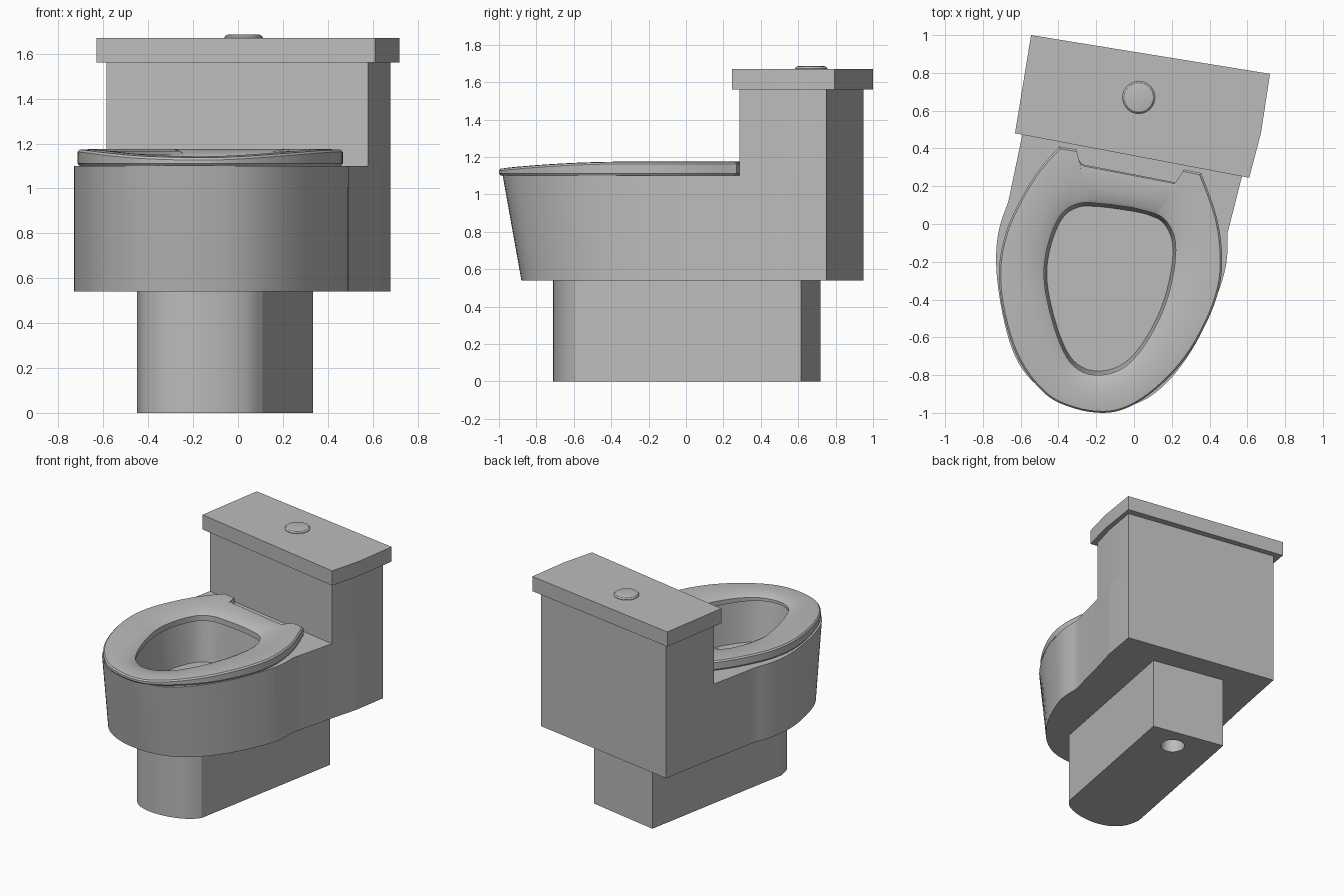
import bpy, bmesh, math
from mathutils import Vector

cube = bpy.data.objects.get("Cube")
if cube:
    bpy.data.objects.remove(cube, do_unlink=True)

GREY = (0.5, 0.5, 0.5, 1)
ceramic = bpy.data.materials.new("grey ceramic")
ceramic.use_nodes = True
ceramic.diffuse_color = GREY
ceramic.node_tree.nodes["Principled BSDF"].inputs["Base Color"].default_value = GREY


def smooth(points, steps=4, closed=False):
    """Catmull-Rom curve through the points."""
    n, out = len(points), []
    for i in range(n if closed else n - 1):
        near = [(i + k) % n if closed else min(max(i + k, 0), n - 1) for k in (-1, 0, 1, 2)]
        a, b, c, d = (Vector(points[k]) for k in near)
        for s in range(steps):
            t = s / steps
            out.append(b + (c - a) * t / 2 + (a - b * 2.5 + c * 2 - d / 2) * t * t
                       + (b * 1.5 - a / 2 - c * 1.5 + d / 2) * t ** 3)
    return out if closed else out + [Vector(points[-1])]


def straight(points, steps=6):
    """Evenly divided straight lines between the points, without both ends."""
    out = []
    for a, b in zip(points, points[1:]):
        out += [Vector(a).lerp(Vector(b), s / steps) for s in range(steps)]
    return out[1:]


def matched(outer, inner, centre):
    """Points on the inner loop lying on the rays to each outer point."""
    c = Vector(centre)
    polar = sorted((math.atan2(*(p - c).yx), (p - c).length) for p in inner)
    full = 2 * math.pi
    polar = [(polar[-1][0] - full, polar[-1][1])] + polar + [(polar[0][0] + full, polar[0][1])]
    out = []
    for p in outer:
        a = math.atan2(*(p - c).yx)
        for (a0, r0), (a1, r1) in zip(polar, polar[1:]):
            if a0 <= a <= a1:
                r = r0 + (r1 - r0) * (a - a0) / max(a1 - a0, 1e-9)
                out.append(c + Vector((math.cos(a), math.sin(a))) * r)
                break
    return out


def at(loop, z):
    return [(p[0], p[1], z) for p in loop]


def scaled(loop, factor, centre):
    c = Vector(centre)
    return [c + (Vector(p) - c) * factor for p in loop]


def circle(centre, radius, sides=32):
    return [Vector(centre) + Vector((math.cos(a), math.sin(a))) * radius
            for a in (2 * math.pi * i / sides for i in range(sides))]


def loft(name, loops, ring=False):
    """Skin a row of equal loops; cap both ends, or join them for a ring."""
    bm = bmesh.new()
    rows = [[bm.verts.new(p) for p in loop] for loop in loops]
    n = len(rows[0])
    pairs = list(zip(rows, rows[1:])) + ([(rows[-1], rows[0])] if ring else [])
    for lo, hi in pairs:
        for i in range(n):
            j = (i + 1) % n
            bm.faces.new((lo[i], lo[j], hi[j], hi[i]))
    if not ring:
        bm.faces.new(rows[0])
        bm.faces.new(rows[-1])
    bmesh.ops.recalc_face_normals(bm, faces=bm.faces)
    mesh = bpy.data.meshes.new(name)
    bm.to_mesh(mesh)
    bm.free()
    mesh.materials.append(ceramic)
    obj = bpy.data.objects.new(name, mesh)
    bpy.context.collection.objects.link(obj)
    bpy.ops.object.select_all(action="DESELECT")
    obj.select_set(True)
    bpy.context.view_layer.objects.active = obj
    bpy.ops.object.shade_smooth_by_angle(angle=math.radians(30))
    return obj


FLOOR, BODY, RIM, TANK, LID = 0, 0.54, 1.10, 1.56, 1.67
MID = (-0.13, -0.3)

# Seat opening, shared by the seat and the bowl
opening = smooth([(-.2, .11), (-.32, .1), (-.4, .03), (-.46, -.13), (-.475, -.3),
                  (-.43, -.52), (-.36, -.7), (-.28, -.78), (-.18, -.8), (-.07, -.77),
                  (.02, -.69), (.11, -.55), (.18, -.38), (.22, -.17), (.2, -.03),
                  (.1, .06)], closed=True)

# Bowl body: outer wall, flat rim and hollow basin
front = smooth([(-.665, .12), (-.715, -.03), (-.73, -.2), (-.71, -.4), (-.66, -.62),
                (-.59, -.77), (-.48, -.88), (-.34, -.95), (-.17, -.98), (0, -.955),
                (.13, -.88), (.25, -.75), (.36, -.57), (.45, -.35), (.49, -.2), (.495, -.05)])
back = [(.58, .285), (.637, .49), (.68, .75), (-.5, .95), (-.585, .503)]
outline = front + straight([front[-1]] + back + [front[0]])
base = [(x, y + 0.1 * min(max((-.2 - y) / .78, 0), 1), BODY) for x, y in outline]
basin = scaled(matched(outline, opening, MID), 1.04, MID)
loft("bowl_body", [base, at(outline, RIM), at(basin, RIM),
                   at(scaled(basin, 0.92, MID), 0.8)])

# Pedestal with a drain hole underneath
foot_front = smooth([(-.45, -.485), (-.42, -.6), (-.33, -.68), (-.2, -.71),
                     (-.06, -.695), (.05, -.65), (.11, -.59)])
foot = foot_front + straight([foot_front[-1], (.335, .615), (-.225, .72), foot_front[0]], 12)
drain_at = (.05, .487)
drain = matched(foot, circle(drain_at, 0.085), drain_at)
loft("pedestal", [at(foot, BODY + 0.01), at(foot, FLOOR), at(drain, FLOOR), at(drain, 0.3)])

# Tank, lid and flush button
loft("tank", [at(back, RIM - 0.01), at(back, TANK)])
lid = [(.61, .245), (.672, .48), (.72, .795), (-.545, 1), (-.63, .48)]
loft("tank_lid", [at(lid, TANK), at(lid, LID)])
button_at = (.025, .67)
loft("flush_button", [at(circle(button_at, r), LID + h) for r, h in
                      ((.086, -.01), (.086, .004), (.078, .013), (.07, .015))])

# Seat: dished ring, lower at the front, with two hinge horns at the back
side = smooth([(-.395, .41), (-.5, .29), (-.6, .13), (-.68, -.05), (-.715, -.25),
               (-.69, -.48), (-.61, -.72), (-.47, -.9), (-.32, -.975), (-.16, -1),
               (-.03, -.97), (.11, -.88), (.25, -.74), (.36, -.57), (.44, -.38),
               (.467, -.2), (.44, .03), (.355, .27)])
notch = [side[-1], (.265, .288), (.25, .235), (.22, .22), (-.27, .315),
         (-.295, .34), (-.305, .395), side[0]]
rim = side + straight(notch, 3)
hole = matched(rim, opening, MID)


def seat_loop(t, drop):
    """Loop part way from rim to hole, a given drop below the crown."""
    out = []
    for o, i in zip(rim, hole):
        p = o.lerp(i, t)
        crown = 1.175 - 0.037 * max(0, (-.3 - p.y) / .7) ** 2
        out.append((p.x, p.y, crown - drop))
    return out


loft("seat", [at(scaled(rim, 0.985, MID), RIM), at(rim, RIM + 0.012),
              seat_loop(0, 0.012), seat_loop(0.04, 0.002), seat_loop(0.25, 0),
              seat_loop(0.6, 0.009), seat_loop(0.9, 0.022), seat_loop(1, 0.034),
              at(hole, RIM)], ring=True)
